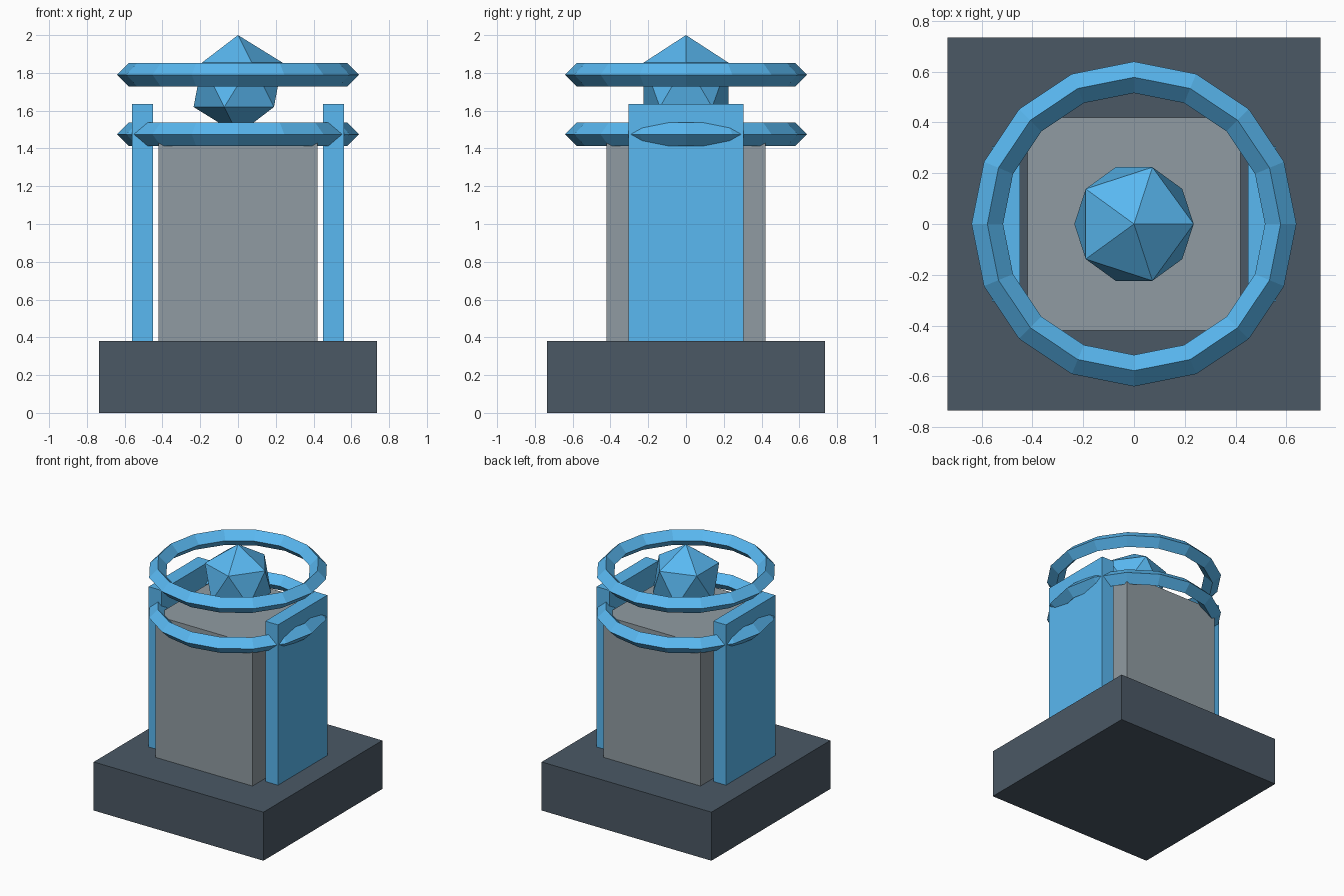
import bpy

if "Cube" in bpy.data.objects:
    bpy.data.objects.remove(bpy.data.objects["Cube"])


def material(name, rgb):
    m = bpy.data.materials.new(name)
    m.diffuse_color = (*rgb, 1)
    m.use_nodes = True
    m.node_tree.nodes["Principled BSDF"].inputs["Base Color"].default_value = m.diffuse_color
    return m


slate = material("slate", (0.07, 0.098, 0.13))
stone = material("stone", (0.28, 0.33, 0.36))
blue = material("sky_blue", (0.10, 0.48, 0.88))


def finish(name, mat):
    ob = bpy.context.object
    ob.name = name
    ob.data.materials.append(mat)
    return ob


def box(name, x0, x1, y0, y1, z0, z1, mat):
    bpy.ops.mesh.primitive_cube_add(
        size=1, location=((x0 + x1) / 2, (y0 + y1) / 2, (z0 + z1) / 2))
    ob = finish(name, mat)
    ob.scale = (x1 - x0, y1 - y0, z1 - z0)
    bpy.ops.object.transform_apply(location=False, rotation=False, scale=True)


# square plinth and central column
box("base", -0.735, 0.735, -0.735, 0.735, 0, 0.38, slate)
box("column", -0.42, 0.42, -0.42, 0.42, 0.38, 1.49, stone)

# upright panels on both sides
box("right_panel", 0.45, 0.56, -0.305, 0.305, 0.38, 1.635, blue)
box("left_panel", -0.56, -0.45, -0.305, 0.305, 0.38, 1.635, blue)

# two faceted rings with diamond cross-section
for name, z in (("lower_ring", 1.475), ("upper_ring", 1.79)):
    bpy.ops.mesh.primitive_torus_add(
        major_segments=16, minor_segments=4,
        major_radius=0.578, minor_radius=0.062, location=(0, 0, z))
    finish(name, blue)

# floating crystal
bpy.ops.mesh.primitive_ico_sphere_add(
    subdivisions=1, radius=0.263, location=(0, 0, 1.737))
finish("crystal", blue)
